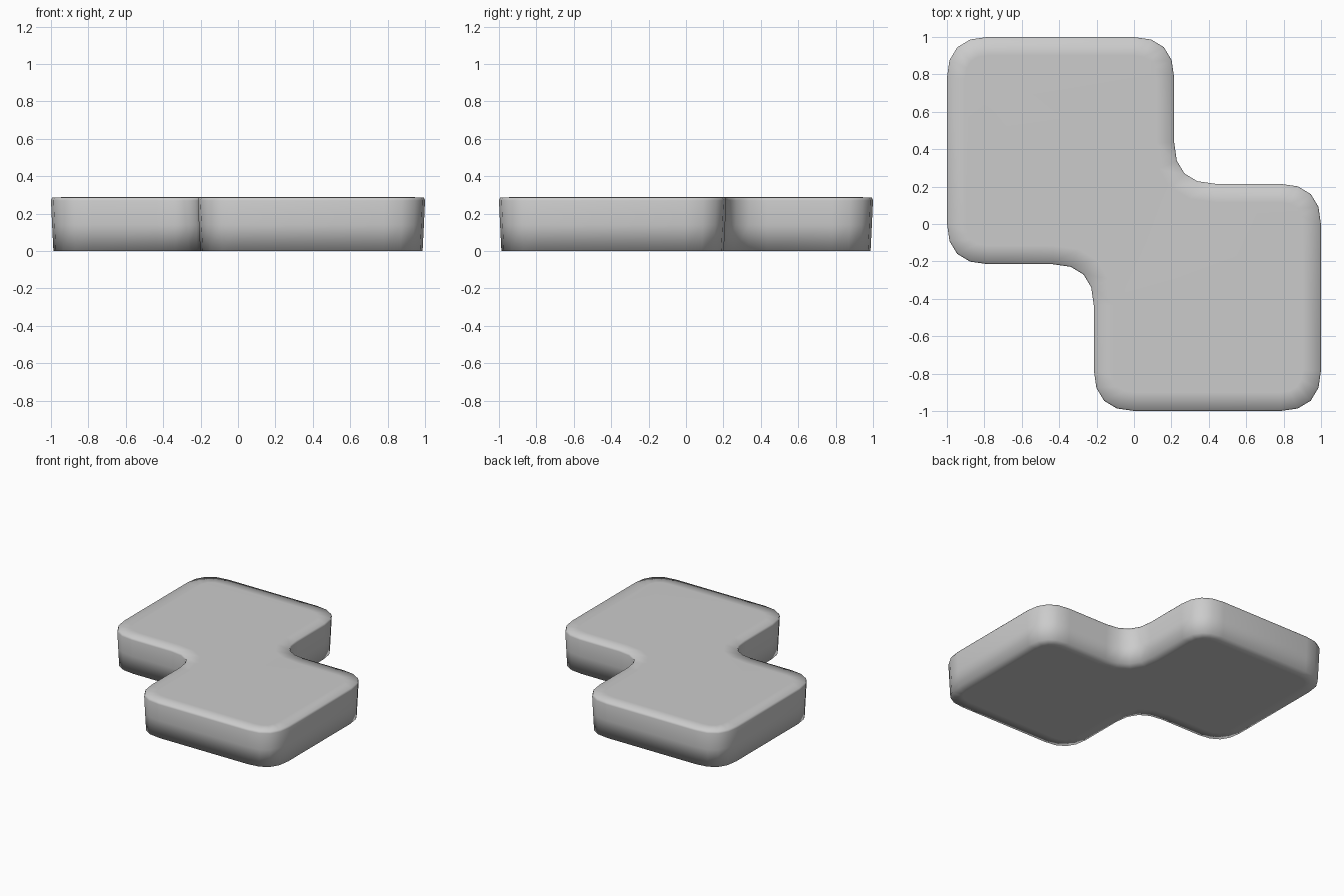
import bpy, bmesh
from mathutils import Vector

if "Cube" in bpy.data.objects:
    bpy.data.objects.remove(bpy.data.objects["Cube"])

STEP = 0.215      # position of the notch walls
ROUND = 0.22      # corner rounding length
SEGS = 4
# counter-clockwise corners of the stepped outline, half of it turned 180 degrees for the rest
half = [(-1, 1), (-1, -STEP), (-STEP, -STEP), (-STEP, -1)]
corners = [Vector(p) for p in half] + [-Vector(p) for p in half]


def outline(inset):
    """Rounded outline, moved inwards by inset."""
    pts = []
    n = len(corners)
    for i, c in enumerate(corners):
        a = (c - corners[i - 1]).normalized()
        b = (corners[(i + 1) % n] - c).normalized()
        convex = a.cross(b) > 0
        r = ROUND - inset if convex else ROUND + inset
        p = c + inset * (Vector((-a.y, a.x)) + Vector((-b.y, b.x)))
        p0, p2 = p - a * r, p + b * r
        for k in range(SEGS + 1):
            t = k / SEGS
            pts.append(p0 * (1 - t) ** 2 + p * 2 * t * (1 - t) + p2 * t * t)
    return pts


# stacked rings from the base up: (inset, height)
rings = [(0.10, 0), (0.013, 0), (0.006, 0.14), (0, 0.27), (0.006, 0.287), (0.10, 0.288)]
bm = bmesh.new()
loops = [[bm.verts.new((p.x, p.y, z)) for p in outline(d)] for d, z in rings]
for lo, hi in zip(loops, loops[1:]):
    for i in range(len(lo)):
        j = (i + 1) % len(lo)
        bm.faces.new((lo[i], lo[j], hi[j], hi[i]))
bm.faces.new(loops[0][::-1])
bm.faces.new(loops[-1])
for f in bm.faces:
    f.smooth = True

mesh = bpy.data.meshes.new("stepped_tile")
bm.to_mesh(mesh)
bm.free()
tile = bpy.data.objects.new("stepped_tile", mesh)
bpy.context.collection.objects.link(tile)
